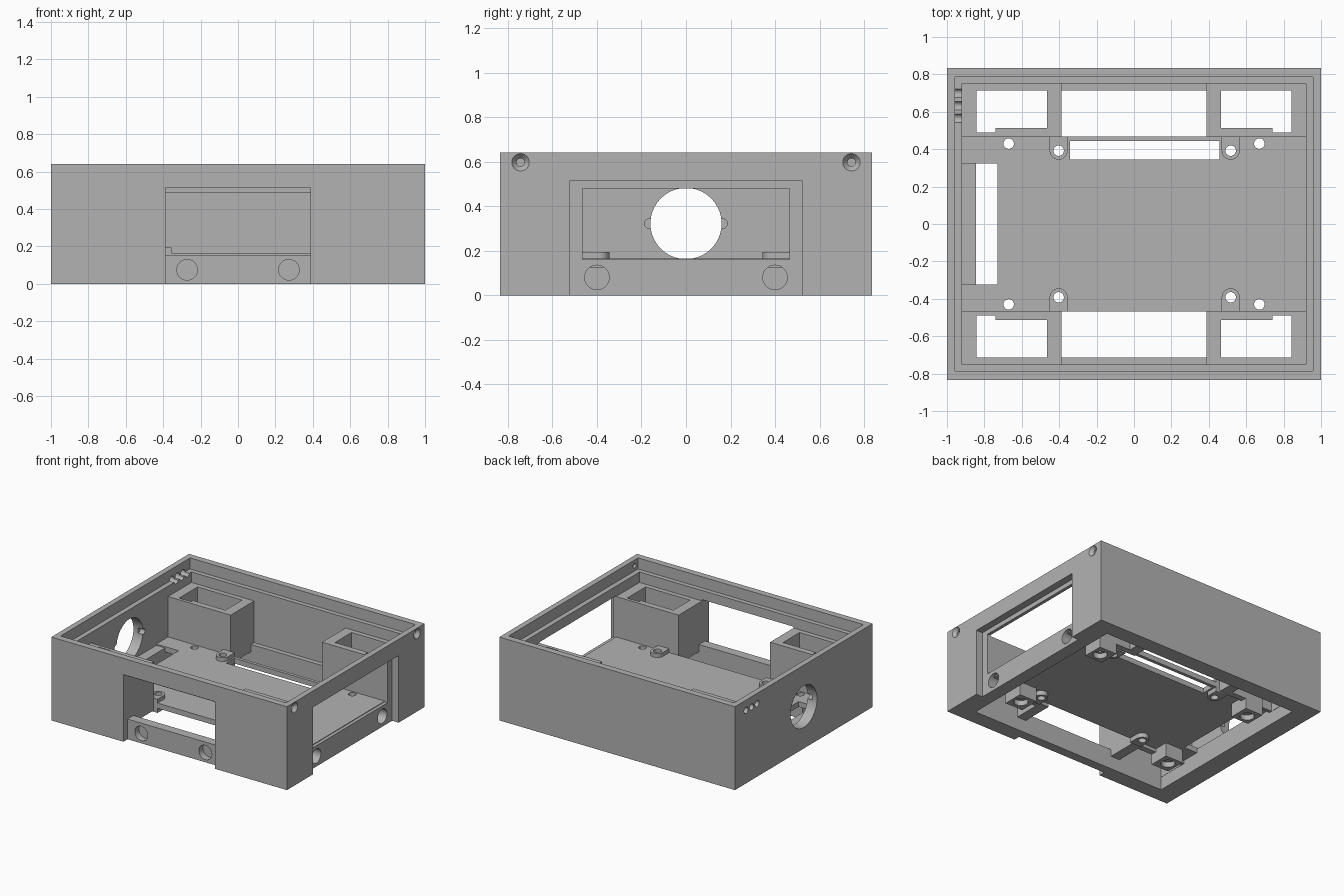
import bpy
import bmesh
from mathutils import Matrix, Vector

cube = bpy.data.objects.get("Cube")
if cube:
    bpy.data.objects.remove(cube, do_unlink=True)

grey = bpy.data.materials.new("plain grey")
grey.use_nodes = True
colour = (0.45, 0.45, 0.45, 1)
grey.diffuse_color = colour
grey.node_tree.nodes["Principled BSDF"].inputs["Base Color"].default_value = colour


def make(name, bm):
    mesh = bpy.data.meshes.new(name)
    bm.to_mesh(mesh)
    bm.free()
    mesh.materials.append(grey)
    ob = bpy.data.objects.new(name, mesh)
    bpy.context.scene.collection.objects.link(ob)
    return ob


def box(name, x, y, z):
    """Box from (low, high) ranges on each axis."""
    bm = bmesh.new()
    bmesh.ops.create_cube(bm, size=1)
    for v in bm.verts:
        v.co = Vector([r[0] if c < 0 else r[1] for c, r in zip(v.co, (x, y, z))])
    bmesh.ops.recalc_face_normals(bm, faces=bm.faces)
    return make(name, bm)


def rod(name, start, end, r1, r2=None):
    """Cylinder or cone between two points."""
    a, b = Vector(start), Vector(end)
    turn = (b - a).to_track_quat('Z', 'Y').to_matrix().to_4x4()
    bm = bmesh.new()
    bmesh.ops.create_cone(bm, cap_ends=True, segments=40, radius1=r1,
                          radius2=r1 if r2 is None else r2, depth=(b - a).length,
                          matrix=Matrix.Translation((a + b) / 2) @ turn)
    return make(name, bm)


def combine(ob, others, operation='DIFFERENCE'):
    for other in others:
        mod = ob.modifiers.new("cut", 'BOOLEAN')
        mod.operation = operation
        mod.solver = 'EXACT'
        mod.object = other
        bpy.context.view_layer.update()
        graph = bpy.context.evaluated_depsgraph_get()
        mesh = bpy.data.meshes.new_from_object(ob.evaluated_get(graph))
        ob.modifiers.clear()
        ob.data = mesh
        bpy.data.objects.remove(other, do_unlink=True)


def span(h):
    return (-h, h)


def side(s, lo, hi):
    return tuple(sorted((s * lo, s * hi)))


SIDES = (-1, 1)
FLOOR, LEDGE, TUBE_TOP = 0.165, 0.155, 0.475

# Outer case: walls, lid recess and base ring
case = box("case", span(1), span(0.835), (0, 0.64))
cuts = [
    box("cavity", span(0.92), span(0.75), (LEDGE, 1)),
    box("lid_recess", span(0.957), span(0.785), (0.555, 1)),
    box("base_opening", span(0.845), span(0.713), (-1, 0.3)),
    # Side opening with its outer recess
    box("side_recess", (0.945, 1.2), span(0.52), (-0.1, 0.515)),
    box("side_window", (0.88, 1.2), span(0.465), (0.16, 0.48)),
    # Front opening with its outer recess
    box("front_recess", span(0.388), (-1, -0.785), (-0.1, 0.515)),
    box("front_window", span(0.388), (-1, -0.72), (LEDGE, 0.485)),
    # Round port in the opposite side
    rod("port", (-1.2, 0, 0.322), (-0.9, 0, 0.322), 0.16),
]
for s in SIDES:
    cuts += [
        rod("port_notch", (-0.96, s * 0.165, 0.322), (-0.9, s * 0.165, 0.322), 0.021),
        rod("side_socket", (0.87, s * 0.4, 0.08), (1, s * 0.4, 0.08), 0.055),
        rod("front_socket", (s * 0.272, -0.735, 0.075), (s * 0.272, -0.9, 0.075), 0.055),
        rod("countersink", (1.001, s * 0.743, 0.597), (0.975, s * 0.743, 0.597), 0.04, 0.018),
        rod("screw_hole", (1, s * 0.743, 0.597), (0.94, s * 0.743, 0.597), 0.018),
    ]
for i in range(3):
    y = 0.565 + i * 0.067
    cuts.append(rod("light_hole", (-1.1, y, 0.56), (-0.9, y, 0.56), 0.024))
combine(case, cuts)

# Floor plate with slots and holes
floor = box("floor", span(0.92), span(0.468), (0.125, FLOOR))
cuts = [
    box("end_slot", (-1, -0.73), span(0.323), (0, 1)),
    box("back_slot", (-0.342, 0.458), (0.345, 0.443), (0, 1)),
]

# Mounting bosses on the floor, feet beneath it
bosses, feet = [], []
for s in SIDES:
    for x in (-0.403, 0.517):
        cuts.append(rod("boss_hole", (x, s * 0.392, 0), (x, s * 0.392, 1), 0.028))
        boss = rod("mounting_boss", (x, s * 0.392, 0.09), (x, s * 0.392, 0.195), 0.048)
        combine(boss, [box("web", (x - 0.048, x + 0.048), side(s, 0.392, 0.468), (0.09, 0.195))],
                'UNION')
        combine(boss, [rod("bore", (x, s * 0.392, 0), (x, s * 0.392, 1), 0.028)])
        bosses.append(boss)
    for t in SIDES:
        x, y = t * 0.67, s * 0.43
        cuts.append(rod("foot_hole", (x, y, 0), (x, y, 1), 0.028))
        foot = box("foot", side(t, 0.59, 0.74), side(s, 0.355, 0.512), (0.02, 0.13))
        combine(foot, [rod("bore", (x, y, -1), (x, y, 1), 0.028),
                       rod("counterbore", (x, y, -1), (x, y, 0.06), 0.05)])
        feet.append(foot)
combine(floor, cuts)

# Hollow corner towers
towers = []
for s in SIDES:
    for t in SIDES:
        tower = box("corner_tower", side(t, 0.388, 0.925), side(s, 0.466, 0.755),
                    (0.1, TUBE_TOP))
        combine(tower, [
            box("shaft", side(t, 0.465, 0.843), side(s, 0.512, 0.713), (0, 1)),
            box("shaft_step", side(t, 0.74, 0.843), side(s, 0.49, 0.6), (0, 1)),
        ])
        towers.append(tower)

# Smooth round parts while keeping edges sharp
bpy.ops.object.select_all(action='DESELECT')
for ob in [case, floor] + bosses + feet + towers:
    ob.select_set(True)
bpy.context.view_layer.objects.active = case
bpy.ops.object.shade_smooth_by_angle(angle=0.5)
